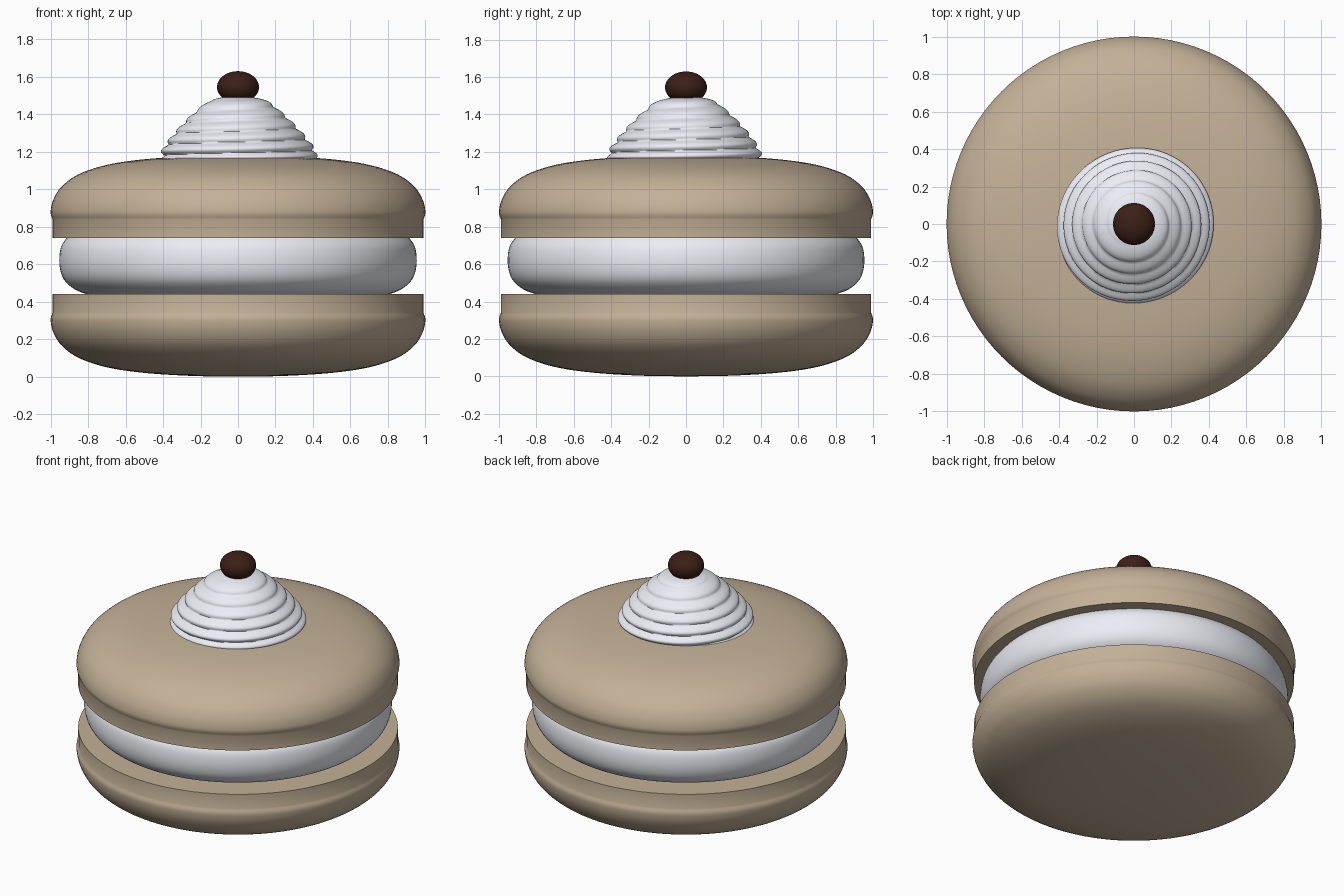
import bpy, bmesh
from math import sin, cos, pi, radians
from mathutils import Vector

if "Cube" in bpy.data.objects:
    bpy.data.objects.remove(bpy.data.objects["Cube"])

SEG = 96


def material(name, rgb):
    m = bpy.data.materials.new(name)
    m.diffuse_color = (*rgb, 1)
    m.use_nodes = True
    m.node_tree.nodes["Principled BSDF"].inputs["Base Color"].default_value = m.diffuse_color
    return m


def smooth_curve(pts, n=5):
    """Catmull-Rom curve through the profile points."""
    p = [pts[0]] + pts + [pts[-1]]
    out = []
    for i in range(1, len(p) - 2):
        a, b, c, d = (Vector(q) for q in p[i - 1:i + 3])
        for k in range(n):
            t = k / n
            out.append(tuple(0.5 * (2 * b + (c - a) * t + (2 * a - 5 * b + 4 * c - d) * t**2
                                    + (3 * b - a - 3 * c + d) * t**3)))
    return out + [pts[-1]]


def rings(name, count, point, mat, angle=35):
    """Stack closed rings of point(row, theta) and cap both ends."""
    bm = bmesh.new()
    rows = [[bm.verts.new(point(i, 2 * pi * j / SEG)) for j in range(SEG)] for i in range(count)]
    for a, b in zip(rows, rows[1:]):
        for j in range(SEG):
            k = (j + 1) % SEG
            bm.faces.new((a[j], a[k], b[k], b[j]))
    bm.faces.new(rows[0][::-1])
    bm.faces.new(rows[-1])
    bmesh.ops.recalc_face_normals(bm, faces=bm.faces)
    me = bpy.data.meshes.new(name)
    bm.to_mesh(me)
    bm.free()
    ob = bpy.data.objects.new(name, me)
    bpy.context.collection.objects.link(ob)
    me.materials.append(mat)
    bpy.ops.object.select_all(action='DESELECT')
    ob.select_set(True)
    bpy.context.view_layer.objects.active = ob
    bpy.ops.object.shade_smooth_by_angle(angle=radians(angle))
    return ob


def lathe(name, prof, mat):
    return rings(name, len(prof),
                 lambda i, t: (prof[i][0] * cos(t), prof[i][0] * sin(t), prof[i][1]), mat)


biscuit = material("biscuit", (0.55, 0.44, 0.31))
white = material("cream", (0.83, 0.85, 0.91))
coffee = material("coffee", (0.045, 0.014, 0.008))

# biscuit shells: domed cap, slight crease, straight foot; the top one is flipped
dome = smooth_curve([(0.02, 0.0), (0.25, 0.004), (0.5, 0.02), (0.7, 0.05), (0.85, 0.10),
                     (0.94, 0.165), (0.985, 0.235), (1.0, 0.30), (0.992, 0.335)])
shell = dome + [(0.99, 0.34), (0.99, 0.44)]
lathe("bottom_shell", shell, biscuit)
lathe("top_shell", [(r, 1.18 - z) for r, z in shell], biscuit)

# filling between the shells
lathe("filling", smooth_curve([(0.79, 0.435), (0.87, 0.465), (0.93, 0.52), (0.953, 0.60),
                               (0.945, 0.69), (0.91, 0.745)]), white)

# piped swirl: tapering body with a spiral ridge and a lopsided base
body = smooth_curve([(0.405, 1.15), (0.405, 1.20), (0.36, 1.27), (0.29, 1.35),
                     (0.205, 1.43), (0.14, 1.475), (0.05, 1.495)], 12)


def swirl(i, t):
    r, z = body[i]
    fade = max(0.0, 1 - (z - 1.15) / 0.36)
    ridge = abs(sin(pi * ((z - 1.15) / 0.058 - t / (2 * pi))))
    r += (0.028 * ridge - 0.012) * (0.45 + 0.55 * fade)
    r *= 1 + 0.03 * fade * cos(t + 1.2) * sin(t - 0.7) - 0.03 * fade * sin(t - 0.5) * 0.8
    return (r * cos(t), r * sin(t), z)


rings("cream_swirl", len(body), swirl, white, 60)

# coffee bean ball on top
bpy.ops.mesh.primitive_uv_sphere_add(segments=48, ring_count=24, radius=1, location=(0, 0, 1.545))
ball = bpy.context.object
ball.name = "topping_ball"
ball.scale = (0.112, 0.112, 0.085)
ball.data.materials.append(coffee)
bpy.ops.object.shade_smooth()
